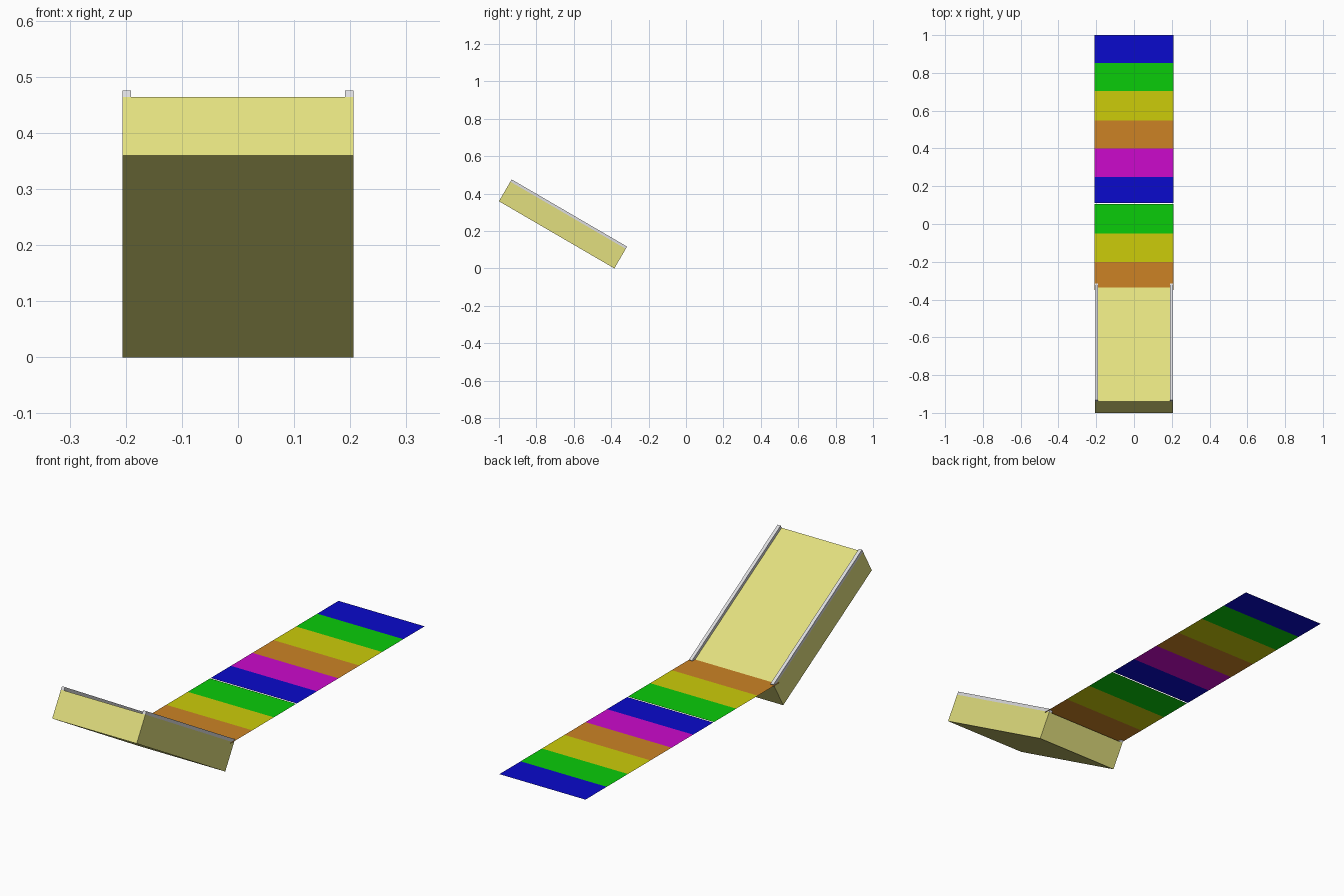
import bpy, bmesh, math
from mathutils import Matrix, Vector

if "Cube" in bpy.data.objects:
    bpy.data.objects.remove(bpy.data.objects["Cube"])


def material(name, r, g, b):
    m = bpy.data.materials.new(name)
    m.diffuse_color = (r, g, b, 1)
    m.use_nodes = True
    m.node_tree.nodes["Principled BSDF"].inputs["Base Color"].default_value = m.diffuse_color
    return m


cream = material("pale yellow", 0.76, 0.74, 0.21)
grey = material("light grey", 0.72, 0.72, 0.74)
blue = material("blue", 0.003, 0.003, 0.604)
green = material("green", 0.003, 0.604, 0.003)
yellow = material("yellow", 0.604, 0.604, 0.003)
orange = material("orange", 0.604, 0.226, 0.018)
magenta = material("magenta", 0.604, 0.003, 0.604)

# Ramp frame: origin at the lowest edge, local -y runs up the slope
SLOPE = Matrix.Translation((0, -0.383, 0)) @ Matrix.Rotation(math.radians(-30.2), 4, 'X')
LENGTH, THICK, HALF_W = 0.714, 0.121, 0.206


def sloped_box(name, x0, x1, z0, z1, mat):
    bm = bmesh.new()
    bmesh.ops.create_cube(bm, size=1)
    for v in bm.verts:
        v.co = Vector((x0 + (v.co.x + 0.5) * (x1 - x0),
                       (v.co.y - 0.5) * LENGTH,
                       z0 + (v.co.z + 0.5) * (z1 - z0)))
    bm.transform(SLOPE)
    me = bpy.data.meshes.new(name)
    bm.to_mesh(me)
    bm.free()
    me.materials.append(mat)
    ob = bpy.data.objects.new(name, me)
    bpy.context.collection.objects.link(ob)


# Ramp slab and its two side rails
sloped_box("ramp", -HALF_W, HALF_W, 0, THICK, cream)
sloped_box("left_rail", -HALF_W, -HALF_W + 0.015, THICK, THICK + 0.014, grey)
sloped_box("right_rail", HALF_W - 0.015, HALF_W, THICK, THICK + 0.014, grey)

# Striped flat track, one thin sheet per colour band, from the far end inwards
edges = [1.0, 0.852, 0.704, 0.547, 0.40, 0.25, 0.105, -0.05, -0.20, -0.35]
colours = [blue, green, yellow, orange, magenta, blue, green, yellow, orange]
for i, mat in enumerate(colours):
    far, near = edges[i], edges[i + 1]
    if i == 5:
        near += 0.005  # narrow gap in the track
    me = bpy.data.meshes.new("track_band")
    me.from_pydata([(-0.21, near, 0.113), (0.21, near, 0.113),
                    (0.21, far, 0.113), (-0.21, far, 0.113)], [], [(0, 1, 2, 3)])
    me.materials.append(mat)
    ob = bpy.data.objects.new(f"track_band_{i + 1}", me)
    bpy.context.collection.objects.link(ob)
